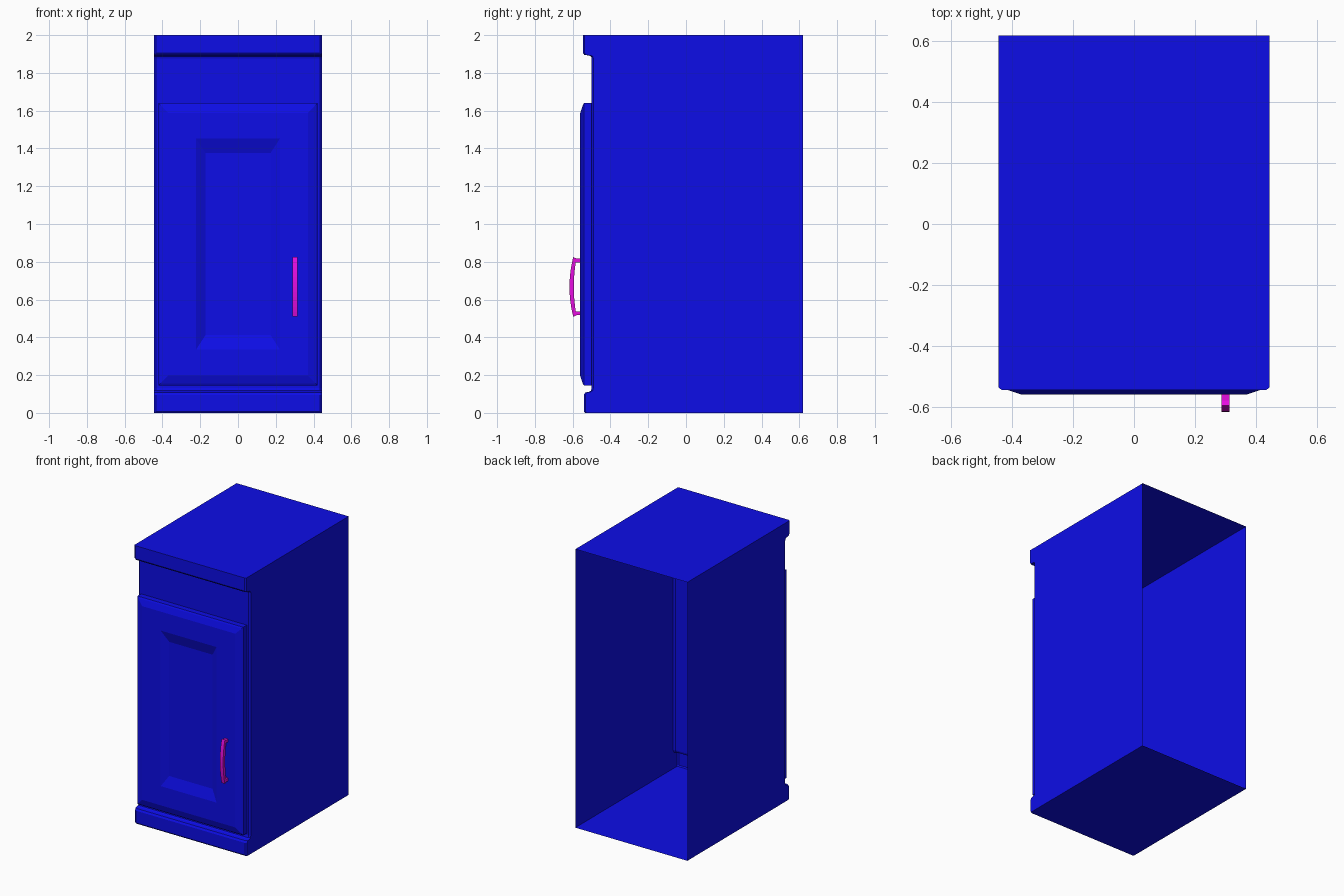
import bpy, math

if "Cube" in bpy.data.objects:
    bpy.data.objects.remove(bpy.data.objects["Cube"])

def material(name, color):
    m = bpy.data.materials.new(name)
    m.diffuse_color = color
    m.use_nodes = True
    m.node_tree.nodes["Principled BSDF"].inputs["Base Color"].default_value = m.diffuse_color
    return m

BLUE = material("blue_paint", (0.004, 0.004, 0.8, 1))
PINK = material("magenta_handle", (0.8, 0.004, 0.75, 1))

def mesh_object(name, verts, faces, mat):
    me = bpy.data.meshes.new(name)
    me.from_pydata(verts, [], faces)
    me.update()
    me.materials.append(mat)
    ob = bpy.data.objects.new(name, me)
    bpy.context.collection.objects.link(ob)
    return ob

# Cabinet shell: front profile (y, z) swept across x, chamfered at both sides, open at the back
BACK = 0.62
profile = [(BACK, 0), (-0.535, 0), (-0.541, 0.008), (-0.541, 0.095), (-0.533, 0.108),
           (-0.512, 0.112), (-0.503, 0.118), (-0.499, 0.132),
           (-0.499, 1.875), (-0.503, 1.887), (-0.512, 1.892),
           (-0.538, 1.895), (-0.546, 1.906), (-0.546, 2), (BACK, 2)]
n = len(profile)
stations = [(-0.445, 0.009), (-0.433, 0), (0.433, 0), (0.445, 0.009)]
verts, faces = [], []
for x, inset in stations:
    verts += [(x, y if y == BACK else y + inset, z) for y, z in profile]
for s in range(3):
    for i in range(n - 1):
        a = s * n + i
        faces.append((a, a + 1, a + n + 1, a + n))
faces.append(tuple(reversed(range(n))))
faces.append(tuple(range(3 * n, 4 * n)))
mesh_object("cabinet_body", verts, faces, BLUE)

# Door: nested rectangular rings (half width, bottom, top, y) forming bevel and sunken panel
rings = [(0.42, 0.145, 1.64, -0.4995), (0.42, 0.145, 1.64, -0.54),
         (0.412, 0.155, 1.63, -0.546), (0.37, 0.197, 1.588, -0.56),
         (0.222, 0.335, 1.452, -0.56), (0.172, 0.412, 1.375, -0.535)]
verts, faces = [], []
for w, lo, hi, y in rings:
    verts += [(-w, y, lo), (w, y, lo), (w, y, hi), (-w, y, hi)]
for r in range(len(rings) - 1):
    for i in range(4):
        j = (i + 1) % 4
        faces.append((r * 4 + i, r * 4 + j, r * 4 + 4 + j, r * 4 + 4 + i))
last = (len(rings) - 1) * 4
faces += [(3, 2, 1, 0), tuple(range(last, last + 4))]
mesh_object("door", verts, faces, BLUE)

# Handle: flat-sided (y, z) outlines extruded across x
HX, HZ, HW = 0.301, 0.667, 0.0128

def extrude_x(name, outline):
    k = len(outline)
    vs = [(HX + s * HW, y, z) for s in (-1, 1) for y, z in outline]
    fs = [(i, i + k, (i + 1) % k + k, (i + 1) % k) for i in range(k)]
    fs += [tuple(range(k)), tuple(reversed(range(k, 2 * k)))]
    return mesh_object(name, vs, fs, PINK)

outer, inner = [], []
for i in range(13):
    t = i / 6 - 1
    outer.append((-0.617 + 0.02 * t * t, HZ + 0.158 * t))
    inner.append((-0.594 + 0.014 * t * t, HZ + 0.15 * t))
extrude_x("handle_bar", outer + inner[::-1])
for side, label in ((-1, "lower"), (1, "upper")):
    z = HZ + side * 0.14
    extrude_x("handle_post_" + label, [(-0.592, z - 0.01), (-0.592, z + 0.01),
                                       (-0.556, z + 0.01), (-0.556, z - 0.01)])
